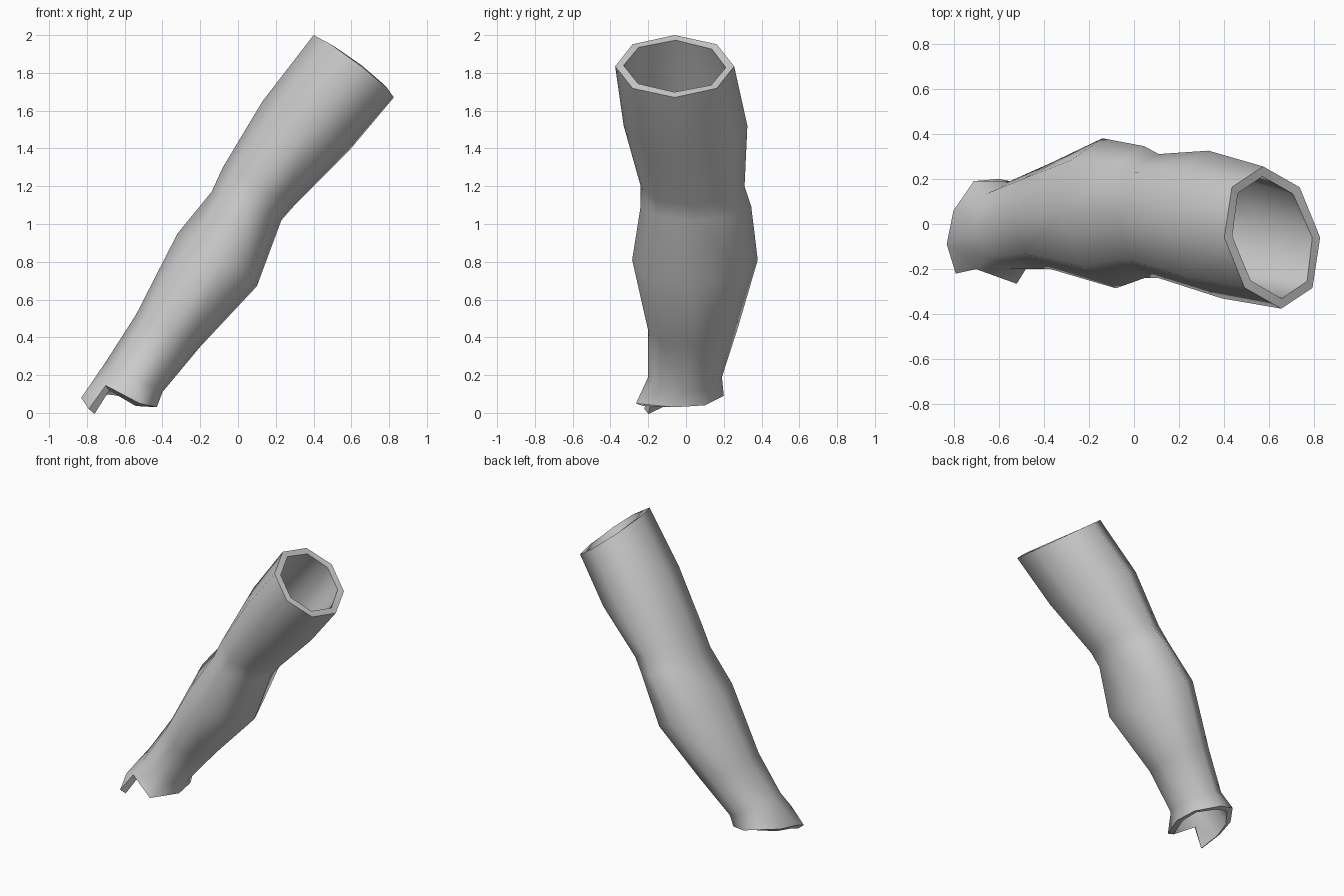
import bpy
import bmesh
import math
from mathutils import Vector

SIDES = 8

cube = bpy.data.objects.get("Cube")
if cube:
    bpy.data.objects.remove(cube, do_unlink=True)


def make_material(name, value):
    material = bpy.data.materials.new(name)
    material.use_nodes = True
    colour = (value, value, value, 1)
    material.diffuse_color = colour
    shader = material.node_tree.nodes["Principled BSDF"]
    shader.inputs["Base Color"].default_value = colour
    return material


def add_ring(bm, upper, lower, y_range, skew=0):
    """Octagon spanning upper and lower (x, z) points and a y range."""
    upper = Vector((upper[0], 0, upper[1]))
    lower = Vector((lower[0], 0, lower[1]))
    back, front = max(y_range), min(y_range)
    centre = (upper + lower) / 2 + Vector((0, (back + front) / 2, 0))
    across = (lower - upper) / 2
    sideways = Vector((skew, (back - front) / 2, 0))
    ring = []
    for i in range(SIDES):
        angle = math.tau * i / SIDES
        point = centre + across * math.cos(angle) + sideways * math.sin(angle)
        ring.append(bm.verts.new(point))
    return ring


def bridge(bm, first, second):
    for i in range(SIDES):
        j = (i + 1) % SIDES
        bm.faces.new((first[i], first[j], second[j], second[i]))


# Sleeve cross-sections from the shoulder opening down to the wrist
sections = [
    ((0.40, 2.0), (0.825, 1.67), (-0.375, 0.255), -0.04),
    ((0.13, 1.65), (0.59, 1.39), (-0.33, 0.325), -0.03),
    ((-0.08, 1.3), (0.30, 1.1), (-0.24, 0.31), 0),
    ((-0.14, 1.17), (0.23, 1.02), (-0.24, 0.345), 0),
    ((-0.32, 0.95), (0.1, 0.67), (-0.285, 0.38), -0.03),
    ((-0.54, 0.52), (-0.2, 0.35), (-0.2, 0.27), 0),
    ((-0.70, 0.27), (-0.4, 0.11), (-0.2, 0.19), 0),
]

bm = bmesh.new()
rings = [add_ring(bm, *section) for section in sections]

# Uneven cuff edge, with a notch and a pointed tab at the front
cuff = [bm.verts.new(point) for point in (
    (-0.43, -0.06, 0.03), (-0.45, 0.1, 0.04), (-0.6, 0.2, 0.09),
    (-0.71, 0.19, 0.12), (-0.8, 0.06, 0.1), (-0.83, -0.09, 0.08),
    (-0.7, -0.2, 0.145), (-0.52, -0.265, 0.05),
)]
rings.append(cuff)
for first, second in zip(rings, rings[1:]):
    bridge(bm, first, second)
tab = bm.verts.new((-0.79, -0.22, 0.02))
bm.faces.new((cuff[5], cuff[6], tab))

bmesh.ops.recalc_face_normals(bm, faces=bm.faces)
mesh = bpy.data.meshes.new("sleeve")
bm.to_mesh(mesh)
bm.free()

sleeve = bpy.data.objects.new("sleeve", mesh)
bpy.context.collection.objects.link(sleeve)
mesh.materials.append(make_material("light grey", 0.6))

# Cloth thickness, grown inwards
wall = sleeve.modifiers.new("wall thickness", "SOLIDIFY")
wall.thickness = 0.045
wall.offset = -1

# Smooth cloth with crisp rims
bpy.ops.object.select_all(action="DESELECT")
sleeve.select_set(True)
bpy.context.view_layer.objects.active = sleeve
bpy.ops.object.modifier_apply(modifier=wall.name)
bpy.ops.object.shade_smooth_by_angle(angle=math.radians(65))
